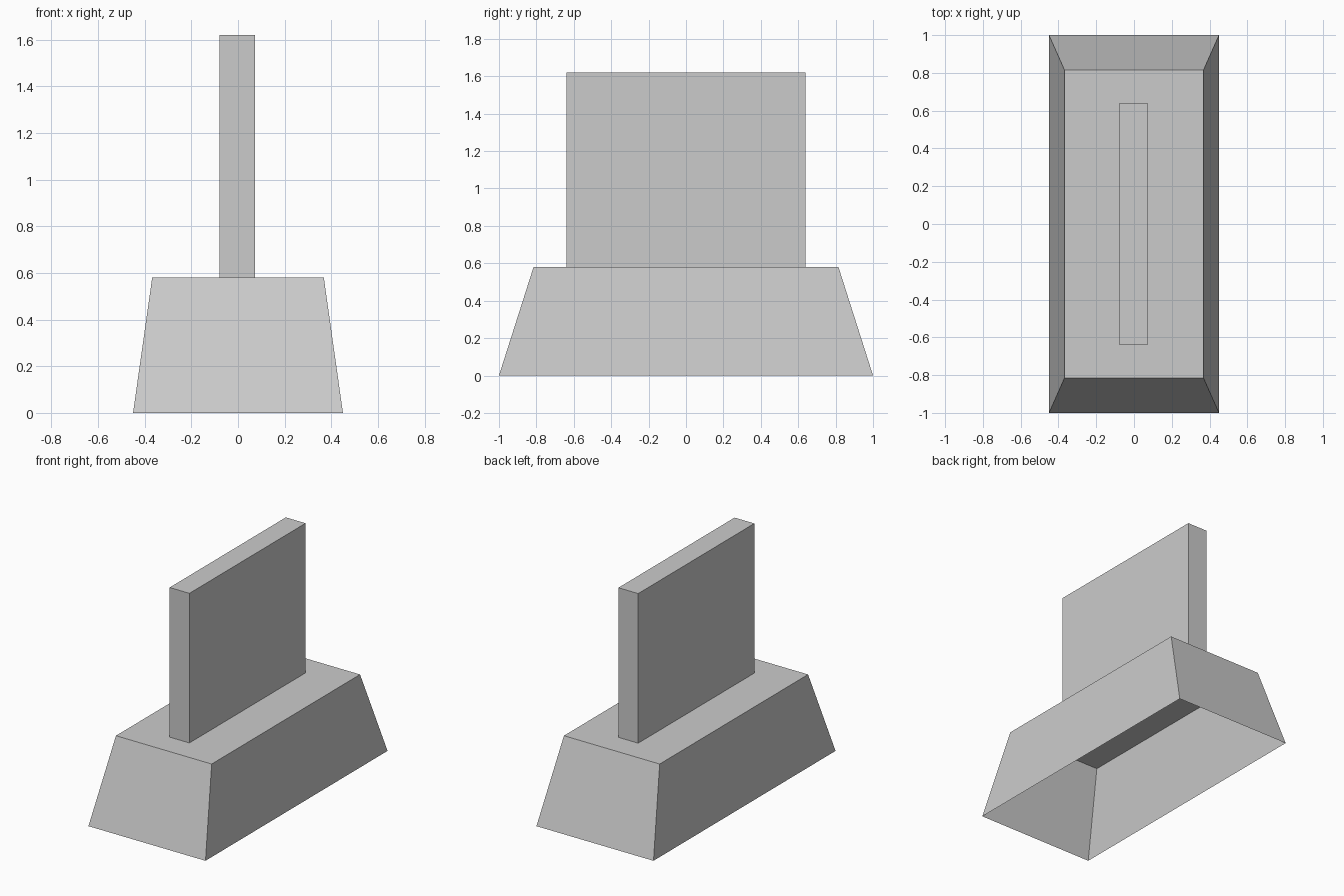
import bpy
import bmesh

if "Cube" in bpy.data.objects:
    bpy.data.objects.remove(bpy.data.objects["Cube"], do_unlink=True)

grey = bpy.data.materials.new("light_grey")
grey.use_nodes = True
colour = (0.6, 0.6, 0.6, 1)
grey.diffuse_color = colour
grey.node_tree.nodes["Principled BSDF"].inputs["Base Color"].default_value = colour


def loft_rectangles(name, rings, cap_end=False):
    """Join rectangles (half x, half y, z, centre x) into an open shell."""
    bm = bmesh.new()
    corners = [(-1, -1), (1, -1), (1, 1), (-1, 1)]
    loops = [[bm.verts.new((cx + sx * hx, sy * hy, z)) for sx, sy in corners]
             for hx, hy, z, cx in rings]
    for low, high in zip(loops, loops[1:]):
        for i in range(4):
            j = (i + 1) % 4
            bm.faces.new((low[i], low[j], high[j], high[i]))
    if cap_end:
        bm.faces.new(loops[-1])
    mesh = bpy.data.meshes.new(name)
    bm.to_mesh(mesh)
    bm.free()
    mesh.materials.append(grey)
    obj = bpy.data.objects.new(name, mesh)
    bpy.context.collection.objects.link(obj)
    return obj


slot = (0.076, 0.638, 0.58, -0.003)

# Tapered hollow base, open underneath, with a flat top around the slab
loft_rectangles("tapered_base", [(0.45, 1, 0, 0), (0.368, 0.815, 0.58, 0), slot])

# Thin upright slab rising from the top of the base
loft_rectangles("upright_slab", [slot, (0.076, 0.638, 1.62, -0.003)], cap_end=True)
